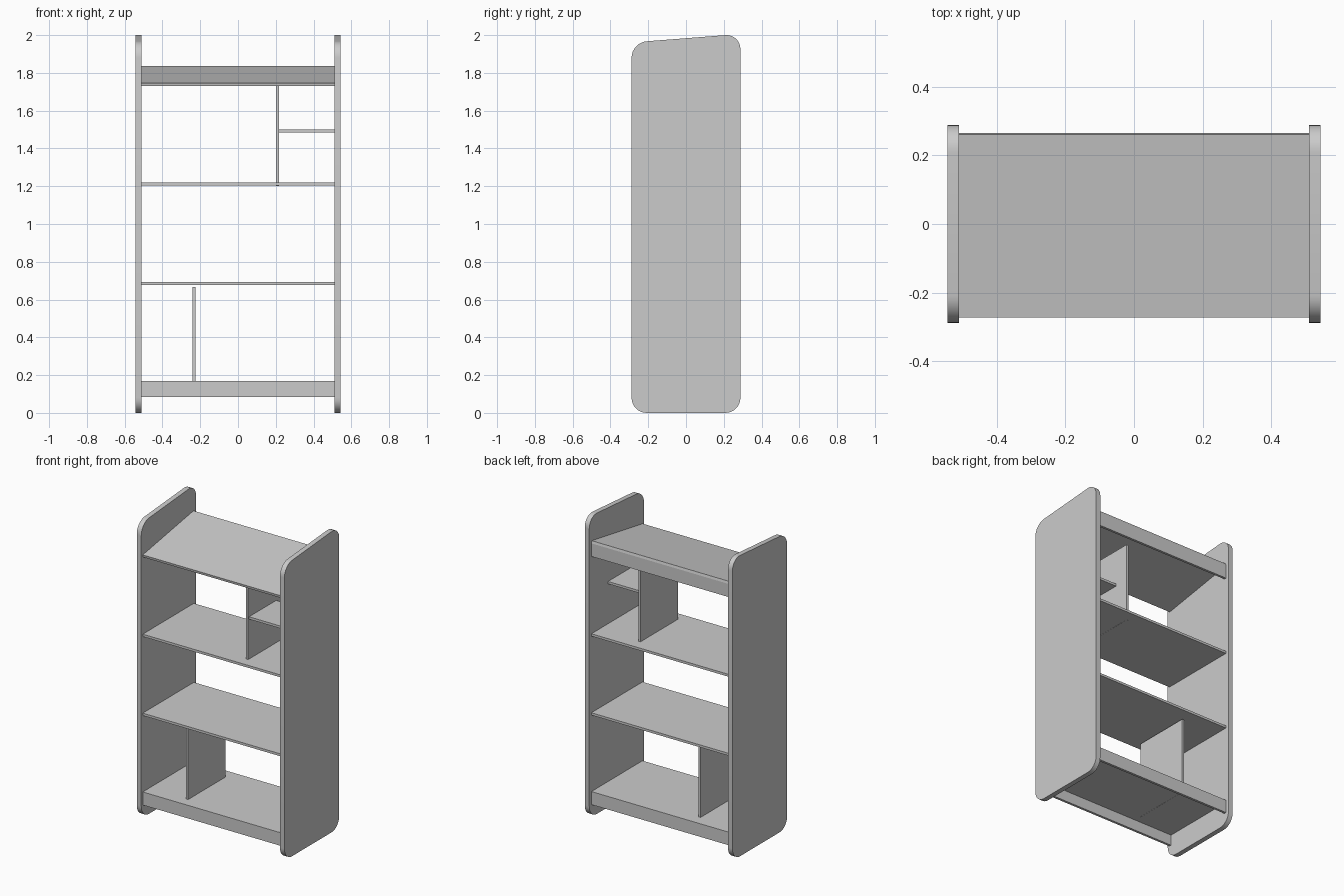
import bpy, bmesh

default = bpy.data.objects.get("Cube")
if default:
    bpy.data.objects.remove(default, do_unlink=True)

# Single plain finish
grey = bpy.data.materials.new("light_grey")
grey.use_nodes = True
colour = (0.6, 0.6, 0.6, 1)
grey.diffuse_color = colour
grey.node_tree.nodes["Principled BSDF"].inputs["Base Color"].default_value = colour

INNER, OUTER = 0.51, 0.543      # faces of the side panels
FRONT, BACK = -0.272, 0.265     # shelf depth
T = 0.016                       # board thickness


def board(name, profile, x0, x1, radius=0):
    """Extrude a (y, z) profile from x0 to x1, rounding its corners if asked."""
    bm = bmesh.new()
    face = bm.faces.new([bm.verts.new((x0, y, z)) for y, z in profile])
    if radius:
        bmesh.ops.bevel(bm, geom=bm.verts[:], offset=radius, offset_type='OFFSET',
                        segments=8, profile=0.5, affect='VERTICES')
        face = bm.faces[:][0]
    ext = bmesh.ops.extrude_face_region(bm, geom=[face])
    verts = [g for g in ext["geom"] if isinstance(g, bmesh.types.BMVert)]
    bmesh.ops.translate(bm, vec=(x1 - x0, 0, 0), verts=verts)
    bmesh.ops.recalc_face_normals(bm, faces=bm.faces[:])
    mesh = bpy.data.meshes.new(name)
    bm.to_mesh(mesh)
    bm.free()
    mesh.materials.append(grey)
    obj = bpy.data.objects.new(name, mesh)
    bpy.context.collection.objects.link(obj)
    if radius:
        bpy.context.view_layer.objects.active = obj
        obj.select_set(True)
        bpy.ops.object.shade_smooth_by_angle()
        obj.select_set(False)
    return obj


def box(name, x0, x1, y0, y1, z0, z1):
    return board(name, [(y0, z0), (y1, z0), (y1, z1), (y0, z1)], x0, x1)


# Rounded side panels with a sloping top
side = [(-0.288, 0), (0.288, 0), (0.288, 2.006), (-0.288, 1.961)]
board("left_side_panel", side, INNER, OUTER, 0.08)
board("right_side_panel", side, -OUTER, -INNER, 0.08)

# Level shelves
for name, top in (("bottom_shelf", 0.17), ("lower_shelf", 0.694), ("upper_shelf", 1.219)):
    box(name, -INNER, INNER, FRONT, BACK, top - T, top)

# Sloping top shelf and the rail behind it
board("sloping_top_shelf",
      [(FRONT + 0.003, 1.73), (BACK, 1.82), (BACK - 0.004, 1.836), (FRONT, 1.746)],
      -INNER, INNER)
box("top_back_rail", -INNER, INNER, BACK - T, BACK, 1.733, 1.82)

# Rails under the bottom shelf
box("bottom_front_rail", -INNER, INNER, FRONT, FRONT + T, 0.083, 0.17)
box("bottom_back_rail", -INNER, INNER, BACK - T, BACK, 0.083, 0.17)

# Upright dividers and the small side shelf
box("lower_divider", -0.24, -0.224, -0.205, 0.19, 0.153, 0.667)
box("upper_divider", 0.202, 0.218, -0.205, 0.19, 1.202, 1.732)
box("small_shelf", 0.218, INNER, -0.195, 0.09, 1.484, 1.5)
